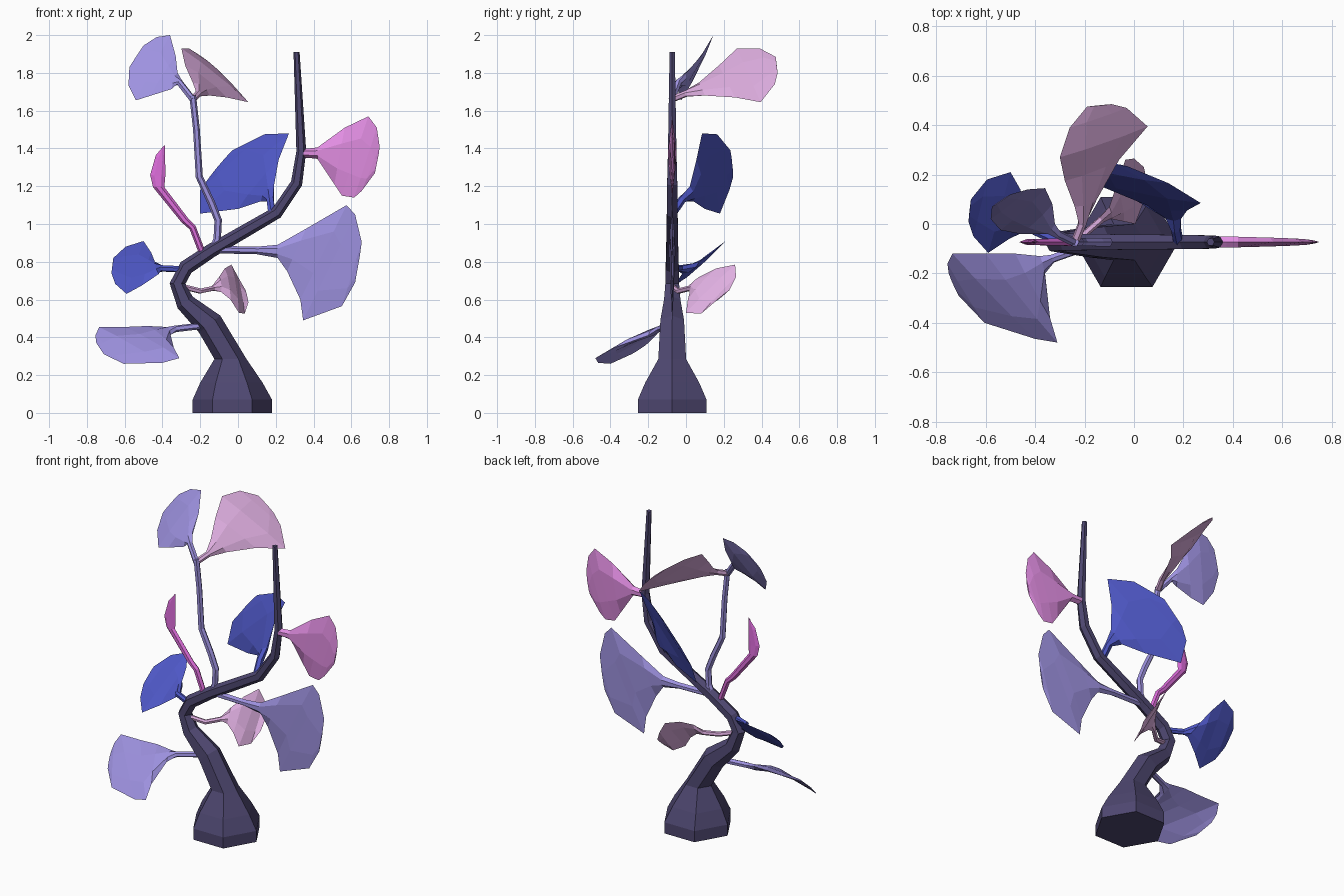
import bpy
import bmesh
from math import cos, sin, pi
from mathutils import Vector

cube = bpy.data.objects.get("Cube")
if cube:
    bpy.data.objects.remove(cube, do_unlink=True)

PLANE_Y = -0.073  # trunk and flat leaves share this depth


def make_material(name, red, green, blue):
    """Flat colour given as sRGB bytes, stored as linear values."""
    colour = [((c / 255 + 0.055) / 1.055) ** 2.4 for c in (red, green, blue)] + [1]
    material = bpy.data.materials.new(name)
    material.use_nodes = True
    material.diffuse_color = colour
    material.node_tree.nodes["Principled BSDF"].inputs["Base Color"].default_value = colour
    return material


bark = make_material("dark violet bark", 78, 71, 112)
lilac = make_material("lilac", 158, 146, 224)
blue = make_material("deep blue", 78, 87, 197)
orchid = make_material("orchid", 220, 108, 218)
pink = make_material("pink", 226, 142, 227)
pale = make_material("pale pink", 222, 174, 224)


def loft(name, rings, material):
    """Skin a run of equal-sized rings and close both ends."""
    bm = bmesh.new()
    loops = [[bm.verts.new(point) for point in ring] for ring in rings]
    for lower, upper in zip(loops, loops[1:]):
        for i in range(len(lower)):
            j = (i + 1) % len(lower)
            bm.faces.new((lower[i], lower[j], upper[j], upper[i]))
    bm.faces.new(loops[0][::-1])
    bm.faces.new(loops[-1])
    bmesh.ops.recalc_face_normals(bm, faces=bm.faces)
    mesh = bpy.data.meshes.new(name)
    bm.to_mesh(mesh)
    bm.free()
    mesh.materials.append(material)
    obj = bpy.data.objects.new(name, mesh)
    bpy.context.collection.objects.link(obj)
    return obj


def tangent_at(points, i):
    return (points[min(i + 1, len(points) - 1)] - points[max(i - 1, 0)]).normalized()


def tube(name, path, material, level_rings=0):
    """Hexagonal tube in the trunk plane; path holds (x, z, radius)."""
    centres = [Vector((x, PLANE_Y, z)) for x, z, _ in path]
    depth = Vector((0, 1, 0))
    rings = []
    for i, (centre, (_, _, radius)) in enumerate(zip(centres, path)):
        along = Vector((0, 0, 1)) if i < level_rings else tangent_at(centres, i)
        side = depth.cross(along)
        rings.append([centre + radius * (side * cos(k * pi / 3) + depth * sin(k * pi / 3))
                      for k in range(6)])
    return loft(name, rings, material)


def leaf(name, material, stem, blade, radius=0.018):
    """Round stem that flattens into a fan; blade rows hold the two edge points."""
    stem = [Vector(p) for p in stem]
    blade = [(Vector(a), Vector(b)) for a, b in blade]
    centres = stem + [(a + b) / 2 for a, b in blade]
    spread = blade[1][0] - blade[1][1]
    rings = []
    for i, centre in enumerate(centres):
        along = tangent_at(centres, i)
        row = i - len(stem)
        if row < 0:
            side = (spread - along * spread.dot(along)).normalized()
            a, b, thick = centre + side * radius, centre - side * radius, radius * 0.87
        else:
            a, b = blade[row]
            thick = radius * (1 - 0.85 * (row + 1) / len(blade))
        bulge = (a - b).cross(along).normalized() * thick
        p, q = a.lerp(b, 0.28), a.lerp(b, 0.72)
        rings.append([a, p + bulge, q + bulge, b, q - bulge, p - bulge])
    return loft(name, rings, material)


def flat(rows):
    """Lift (x, z, x, z) blade rows into the trunk plane."""
    return [((x, PLANE_Y, z), (u, PLANE_Y, w)) for x, z, u, w in rows]


# Trunk and slender side branch
tube("trunk", [(-.03, 0, .21), (-.03, .07, .21), (-.035, .16, .165), (-.04, .285, .085),
               (-.15, .47, .072), (-.28, .585, .05), (-.32, .685, .042), (-.275, .77, .04),
               (-.14, .86, .037), (.205, 1.06, .033), (.31, 1.215, .031), (.335, 1.385, .026),
               (.31, 1.91, .016)], bark, level_rings=4)
tube("side_branch", [(-.14, .85, .02), (-.11, .92, .02), (-.105, 1.02, .02), (-.14, 1.11, .02),
                     (-.205, 1.25, .019), (-.22, 1.5, .018), (-.24, 1.68, .018)], lilac)

# Leaves on the right side of the model
leaf("low_right_leaf", lilac, [(-.16, -.08, .465), (-.33, -.14, .445)],
     [((-.38, -.13, .455), (-.36, -.2, .41)), ((-.48, -.12, .46), (-.34, -.38, .345)),
      ((-.6, -.12, .455), (-.31, -.48, .29)), ((-.735, -.12, .455), (-.4, -.465, .265)),
      ((-.755, -.16, .41), (-.605, -.4, .26)), ((-.75, -.2, .37), (-.71, -.29, .31))])
leaf("middle_right_leaf", blue, [(-.3, -.075, .76), (-.4, -.03, .765)],
     [((-.44, .07, .8), (-.42, -.02, .735)), ((-.46, .14, .85), (-.505, -.06, .677)),
      ((-.5, .21, .91), (-.59, -.117, .63)), ((-.595, .18, .88), (-.65, -.05, .683)),
      ((-.66, .1, .82), (-.67, .01, .74))])
leaf("narrow_right_leaf", orchid, [(-.19, PLANE_Y, .85), (-.24, PLANE_Y, .98)],
     flat([(-.3, 1.01, -.26, 1.025), (-.45, 1.195, -.39, 1.195), (-.465, 1.26, -.385, 1.25),
           (-.435, 1.365, -.385, 1.31), (-.4, 1.405, -.388, 1.42)]))
leaf("top_right_leaf", lilac, [(-.24, -.075, 1.66), (-.31, -.04, 1.75)],
     [((-.32, 0, 1.8), (-.35, -.04, 1.715)), ((-.33, .08, 1.89), (-.46, -.04, 1.68)),
      ((-.36, .145, 2), (-.54, -.025, 1.655)), ((-.43, .14, 1.99), (-.58, .02, 1.735)),
      ((-.5, .12, 1.945), (-.575, .07, 1.83))])

# Leaves reaching to the back
leaf("top_back_leaf", pale, [(-.24, -.075, 1.66), (-.21, 0, 1.69)],
     [((-.24, .07, 1.75), (-.15, .1, 1.68)), ((-.28, .175, 1.84), (-.06, .26, 1.67)),
      ((-.3, .27, 1.93), (.055, .395, 1.645)), ((-.26, .39, 1.93), (-.03, .47, 1.74)),
      ((-.19, .475, 1.885), (-.09, .485, 1.8))])
leaf("low_back_leaf", pale, [(-.3, -.075, .67), (-.2, -.04, .645), (-.13, .02, .66)],
     [((-.1, .07, .72), (-.09, .02, .64)), ((-.07, .16, .765), (-.04, .01, .6)),
      ((-.035, .26, .785), (.005, 0, .53)), ((0, .265, .72), (.035, .08, .525)),
      ((.04, .23, .65), (.055, .15, .585))], radius=.015)
leaf("middle_back_leaf", blue, [(.18, -.075, 1.05), (.17, -.02, 1.13)],
     [((.19, .02, 1.2), (.12, .04, 1.12)), ((.215, .055, 1.34), (0, .1, 1.08)),
      ((.27, .085, 1.48), (-.2, .18, 1.055)), ((.14, .165, 1.475), (-.2, .23, 1.18)),
      ((-.03, .235, 1.39), (-.15, .25, 1.25))], radius=.022)

# Leaves on the left side of the model
leaf("large_left_leaf", lilac, [(-.14, PLANE_Y, .865), (.1, PLANE_Y, .86)],
     flat([(.21, .89, .21, .82), (.36, .975, .26, .75), (.575, 1.1, .33, .6),
           (.62, 1.05, .345, .49), (.655, .905, .55, .565), (.645, .83, .62, .69)]), radius=.02)
leaf("high_left_leaf", pink, [(.33, PLANE_Y, 1.375), (.375, PLANE_Y, 1.375)],
     flat([(.42, 1.405, .42, 1.345), (.565, 1.51, .51, 1.21), (.69, 1.57, .55, 1.15),
           (.735, 1.51, .615, 1.14), (.75, 1.41, .655, 1.175), (.745, 1.37, .725, 1.27)]),
     radius=.025)
